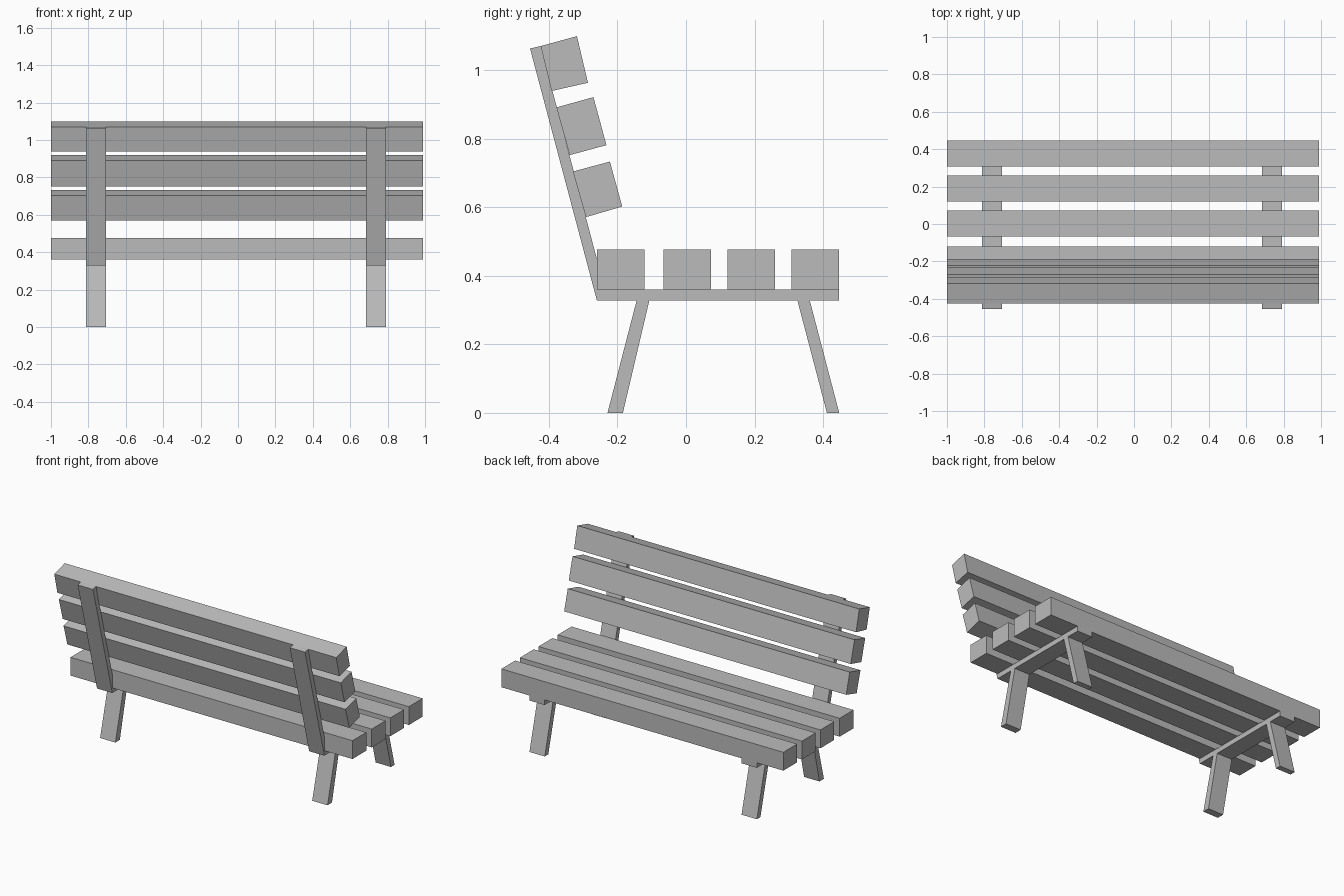
import bpy
import bmesh

cube = bpy.data.objects.get("Cube")
if cube:
    bpy.data.objects.remove(cube, do_unlink=True)

grey = bpy.data.materials.new("plain_grey")
grey.use_nodes = True
colour = (0.5, 0.5, 0.5, 1)
grey.diffuse_color = colour
grey.node_tree.nodes["Principled BSDF"].inputs["Base Color"].default_value = colour


def extrude_profile(name, profile, x0, x1):
    """Extrude a side profile of (y, z) points along x."""
    bm = bmesh.new()
    face = bm.faces.new([bm.verts.new((x0, y, z)) for y, z in profile])
    result = bmesh.ops.extrude_face_region(bm, geom=[face])
    verts = [v for v in result["geom"] if isinstance(v, bmesh.types.BMVert)]
    bmesh.ops.translate(bm, verts=verts, vec=(x1 - x0, 0, 0))
    bmesh.ops.recalc_face_normals(bm, faces=bm.faces)
    mesh = bpy.data.meshes.new(name)
    bm.to_mesh(mesh)
    bm.free()
    mesh.materials.append(grey)
    obj = bpy.data.objects.new(name, mesh)
    bpy.context.collection.objects.link(obj)
    return obj


def box(y0, y1, z0, z1):
    return [(y0, z0), (y1, z0), (y1, z1), (y0, z1)]


LEFT_END, RIGHT_END = -1.0, 0.99
BACK, FRONT = -0.26, 0.447
RAIL_Z, SEAT_Z, SEAT_TOP = 0.328, 0.36, 0.477

# Seat slats
for i, y in enumerate((-0.26, -0.066, 0.121, 0.308)):
    extrude_profile(f"seat_slat_{i + 1}", box(y, y + 0.139, SEAT_Z, SEAT_TOP),
                    LEFT_END, RIGHT_END)

# Leaning backrest slats
back_slats = {
    "top": [(-0.424, 1.07), (-0.318, 1.099), (-0.286, 0.963), (-0.392, 0.939)],
    "middle": [(-0.378, 0.891), (-0.27, 0.921), (-0.232, 0.781), (-0.339, 0.752)],
    "bottom": [(-0.33, 0.704), (-0.222, 0.733), (-0.186, 0.602), (-0.292, 0.571)],
}
for name, profile in back_slats.items():
    extrude_profile(f"back_slat_{name}", profile, LEFT_END, RIGHT_END)

# Supporting frame on each side: rail, back post and splayed legs
frame = {
    "seat_rail": box(BACK, FRONT, RAIL_Z, SEAT_Z),
    "back_post": [(BACK, RAIL_Z), (BACK, 0.449), (-0.424, 1.07), (-0.455, 1.063)],
    "back_leg": [(-0.229, 0), (-0.184, 0), (-0.107, RAIL_Z), (-0.144, RAIL_Z)],
    "front_leg": [(0.411, 0), (FRONT, 0), (0.361, RAIL_Z), (0.325, RAIL_Z)],
}
for side, x in (("right", -0.813), ("left", 0.684)):
    for name, profile in frame.items():
        extrude_profile(f"{side}_{name}", profile, x, x + 0.108)
